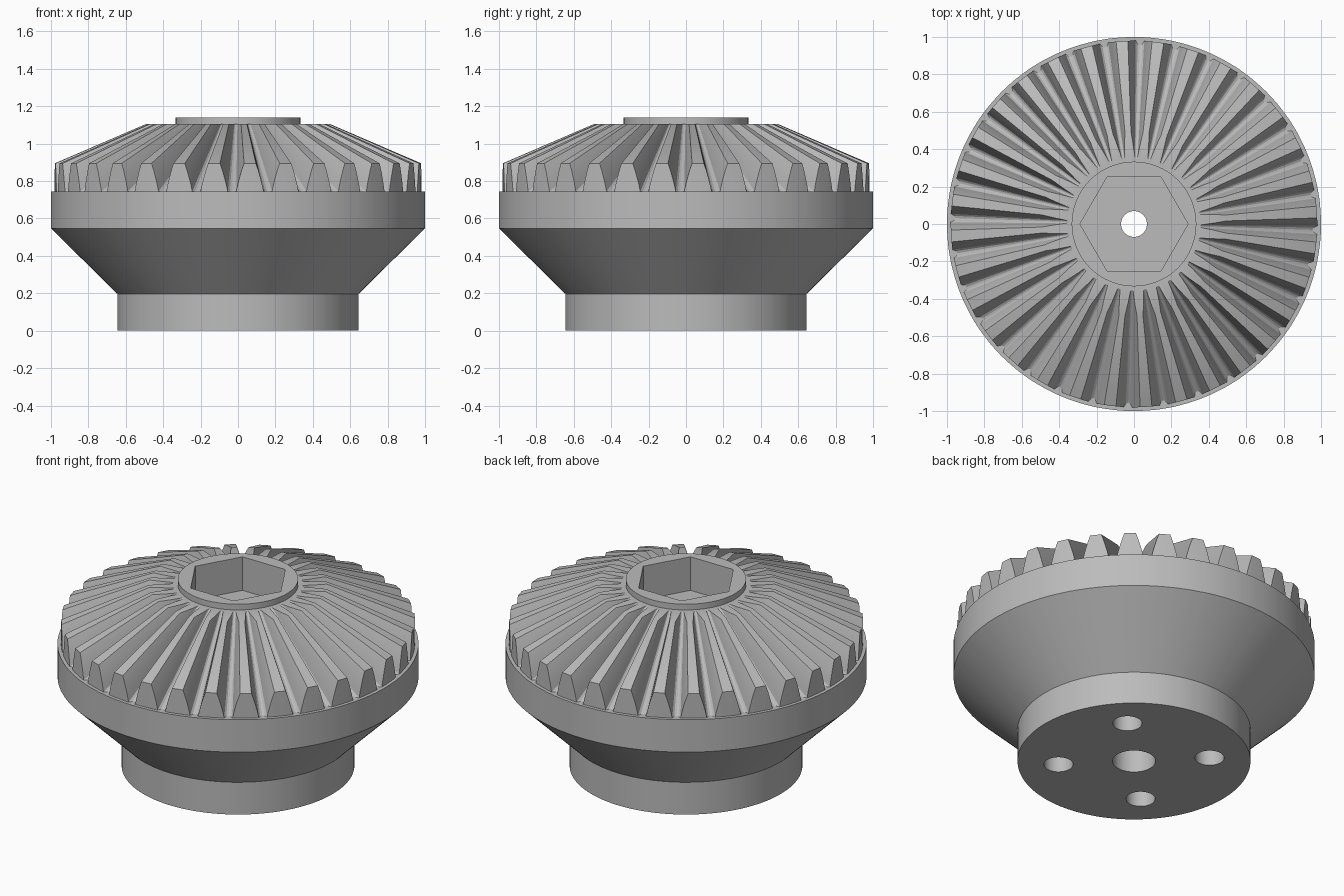
import bpy
import bmesh
from math import cos, sin, radians, pi

cube = bpy.data.objects.get("Cube")
if cube:
    bpy.data.objects.remove(cube, do_unlink=True)

TEETH = 32
FIRST_TOOTH = 3.75         # angle of the first tooth, degrees
APEX = 1.317               # height where all tooth lines meet
R_TOOTH, Z_RIM, Z_TOP = 0.98, 0.745, 1.105

steel = bpy.data.materials.new("steel_grey")
steel.use_nodes = True
grey = (0.5, 0.5, 0.5, 1)
steel.diffuse_color = grey
steel.node_tree.nodes["Principled BSDF"].inputs["Base Color"].default_value = grey


def add_object(name, bm):
    bmesh.ops.remove_doubles(bm, verts=bm.verts, dist=0.0003)
    bmesh.ops.recalc_face_normals(bm, faces=bm.faces)
    mesh = bpy.data.meshes.new(name)
    bm.to_mesh(mesh)
    bm.free()
    mesh.materials.append(steel)
    obj = bpy.data.objects.new(name, mesh)
    bpy.context.collection.objects.link(obj)
    return obj


def skin(name, rings):
    """Join closed rings of points into a capped solid."""
    bm = bmesh.new()
    loops = [[bm.verts.new(p) for p in ring] for ring in rings]
    n = len(loops[0])
    for a, b in zip(loops, loops[1:]):
        for i in range(n):
            j = (i + 1) % n
            bm.faces.new((a[i], a[j], b[j], b[i]))
    bm.faces.new(loops[0])
    bm.faces.new(loops[-1])
    return add_object(name, bm)


def circle(r, z, angles, x=0, y=0):
    return [(x + r * cos(a), y + r * sin(a), z) for a in angles]


def prism(name, sides, r, z0, z1, x=0, y=0):
    angles = [2 * pi * i / sides for i in range(sides)]
    return skin(name, [circle(r, z, angles, x, y) for z in (z0, z1)])


# Tooth outline at the outer end: angle from the tooth centre, height
half = [(1.85, 0.895), (2.6, 0.858), (3.25, 0.82), (3.8, 0.784), (4.3, Z_RIM), (4.9, 0.734)]
outline = [(-a, z) for a, z in reversed(half)] + half + [(180 / TEETH, 0.73)]
columns = [(radians(FIRST_TOOTH + 360 / TEETH * k + a), z)
           for k in range(TEETH) for a, z in outline]
angles = [a for a, z in columns]


def toward_apex(z_cut, only_below=False):
    """Slide each outline point along its line to the apex up to a height."""
    ring = []
    for a, z in columns:
        zc = max(z, z_cut) if only_below else z_cut
        r = R_TOOTH * (APEX - zc) / (APEX - z)
        ring.append((r * cos(a), r * sin(a), zc))
    return ring


# Stepped body, toothed cone and raised hub
body = [(0.645, 0), (0.645, 0.197), (1, 0.547), (1, Z_RIM), (R_TOOTH, Z_RIM)]
rings = [circle(r, z, angles) for r, z in body]
rings += [toward_apex(Z_RIM, True), toward_apex(Z_TOP)]
rings += [circle(0.333, z, angles) for z in (Z_TOP, 1.14)]
gear = skin("bevel_gear", rings)

# Hexagonal socket, through bore, counterbore and mounting holes
cutters = [
    prism("hex_socket", 6, 0.289, 0.935, 1.3),
    prism("bore", 48, 0.069, -0.1, 1.2),
    prism("counterbore", 48, 0.119, -0.1, 0.5),
]
for k in range(4):
    a = pi / 4 + k * pi / 2
    cutters.append(prism("mounting_hole", 32, 0.081, -0.1, 0.4, 0.42 * cos(a), 0.42 * sin(a)))

bpy.ops.object.select_all(action='DESELECT')
bpy.context.view_layer.objects.active = gear
gear.select_set(True)
for cutter in cutters:
    cutter.hide_render = True
    cut = gear.modifiers.new(cutter.name, 'BOOLEAN')
    cut.operation = 'DIFFERENCE'
    cut.solver = 'EXACT'
    cut.object = cutter
    bpy.ops.object.modifier_apply(modifier=cut.name)
    bpy.data.objects.remove(cutter, do_unlink=True)

bpy.ops.object.shade_smooth_by_angle(angle=radians(25))
